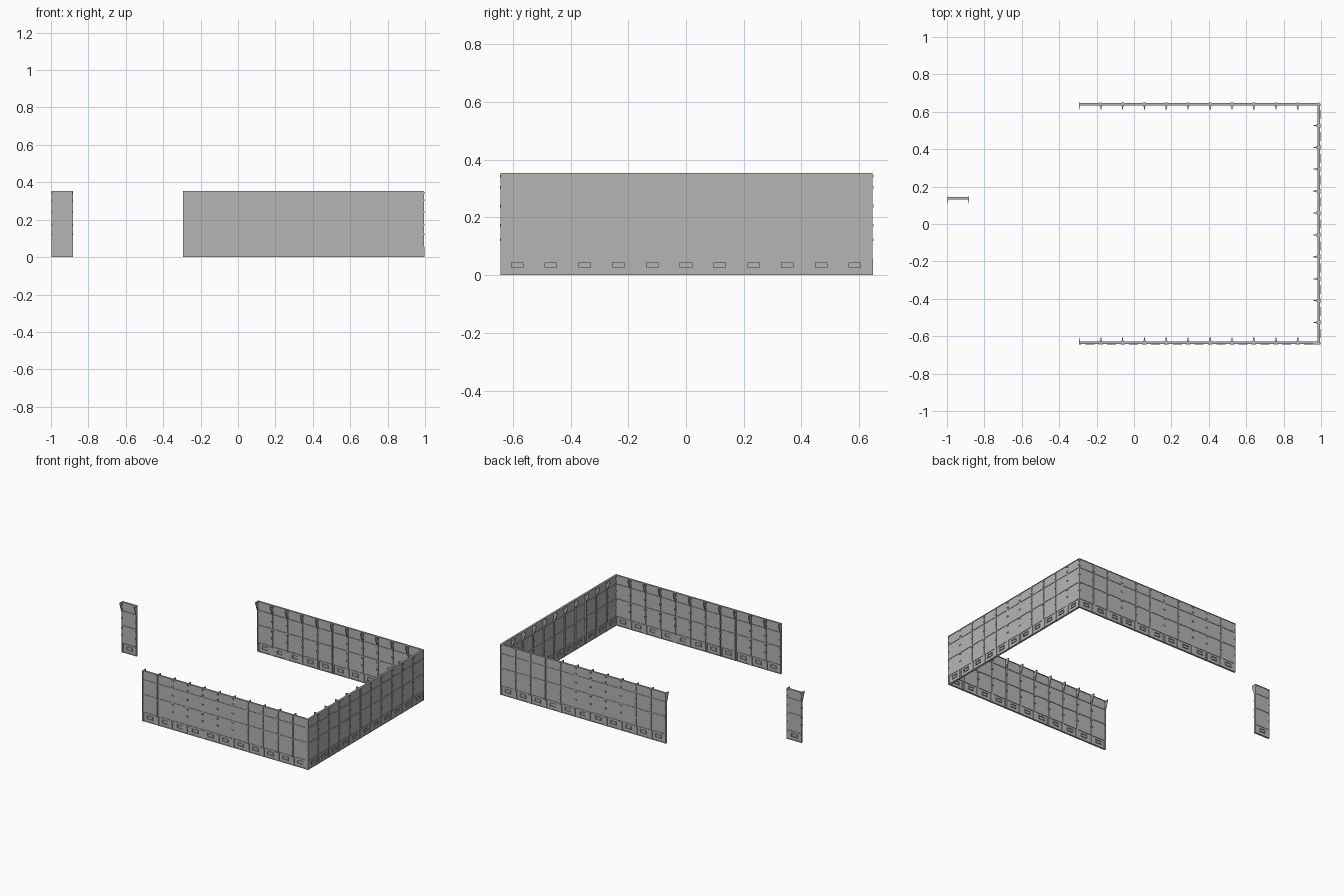
import bpy, bmesh, math
from mathutils import Matrix, Vector

if "Cube" in bpy.data.objects:
    bpy.data.objects.remove(bpy.data.objects["Cube"])

W, H = 0.117, 0.354       # one panel
T = 0.003                 # half thickness of the sheet


def box(bm, x0, x1, y0, y1, z0, z1):
    m = Matrix.Translation(((x0 + x1) / 2, (y0 + y1) / 2, (z0 + z1) / 2))
    m = m @ Matrix.Diagonal((x1 - x0, y1 - y0, z1 - z0, 1))
    bmesh.ops.create_cube(bm, size=1, matrix=m)


def prism(bm, profile, x0, x1):
    """Extrude a (y, z) profile along x."""
    face = bm.faces.new([bm.verts.new((x0, y, z)) for y, z in profile])
    ext = bmesh.ops.extrude_face_region(bm, geom=[face], use_keep_orig=True)
    verts = [v for v in ext["geom"] if isinstance(v, bmesh.types.BMVert)]
    bmesh.ops.translate(bm, verts=verts, vec=Vector((x1 - x0, 0, 0)))


def panel_mesh():
    bm = bmesh.new()
    vx0, vx1, vz0, vz1 = W / 2 - 0.02, W / 2 + 0.02, 0.026, 0.044

    # sheet with a vent opening near the foot
    box(bm, 0, W, -T, T, vz1, H)
    box(bm, 0, W, -T, T, 0, vz0)
    box(bm, 0, vx0, -T, T, vz0, vz1)
    box(bm, vx1, W, -T, T, vz0, vz1)
    box(bm, vx0, vx1, -0.0005, 0.0005, vz0, vz1)

    # raised vent frame
    f, d = 0.004, T + 0.004
    box(bm, vx0 - f, vx1 + f, -d, d, vz1, vz1 + f)
    box(bm, vx0 - f, vx1 + f, -d, d, vz0 - f, vz0)
    box(bm, vx0 - f, vx0, -d, d, vz0, vz1)
    box(bm, vx1, vx1 + f, -d, d, vz0, vz1)

    # horizontal rails
    for z, h in ((0.0, 0.005), (0.06, 0.004), (0.181, 0.008), (0.287, 0.005), (H - 0.004, 0.004)):
        box(bm, 0, W, -T - 0.003, T + 0.004, z, z + h)

    # end ribs flaring inwards at the top, with clips and foot plates
    rib = [(-0.006, 0), (0.009, 0), (0.009, 0.285), (0.029, 0.342), (0.029, H), (-0.006, H)]
    for x, s in ((0, 1), (W, -1)):
        def span(a, b):
            return sorted((x + s * a, x + s * b))
        prism(bm, rib, *span(0.0003, 0.0035))
        box(bm, *span(0.0005, 0.012), -T - 0.004, T + 0.004, 0.0, 0.058)
        for z in (0.118, 0.168, 0.235, 0.300, 0.338):
            box(bm, *span(0.0005, 0.007), -T - 0.005, 0.012, z, z + 0.009)

    bmesh.ops.recalc_face_normals(bm, faces=bm.faces[:])
    me = bpy.data.meshes.new("barrier_panel")
    bm.to_mesh(me)
    bm.free()

    # darker metal grey
    mat = bpy.data.materials.new("dark_grey_metal")
    mat.diffuse_color = (0.46, 0.46, 0.46, 1)
    mat.use_nodes = True
    mat.node_tree.nodes["Principled BSDF"].inputs["Base Color"].default_value = mat.diffuse_color
    me.materials.append(mat)
    return me


mesh = panel_mesh()

# name, start corner, heading, number of panels
walls = [
    ("front_wall", (-0.295, -0.636), 0, 11),
    ("right_wall", (0.989, -0.6435), 90, 11),
    ("back_wall", (0.992, 0.641), 180, 11),
    ("loose_panel", (-0.881, 0.138), 180, 1),
]
for name, (x, y), angle, count in walls:
    ob = bpy.data.objects.new(name, mesh)
    bpy.context.collection.objects.link(ob)
    ob.location = (x, y, 0)
    ob.rotation_euler.z = math.radians(angle)
    if count > 1:
        arr = ob.modifiers.new("repeat_panels", 'ARRAY')
        arr.count = count
        arr.use_relative_offset = False
        arr.use_constant_offset = True
        arr.constant_offset_displace = (W, 0, 0)
